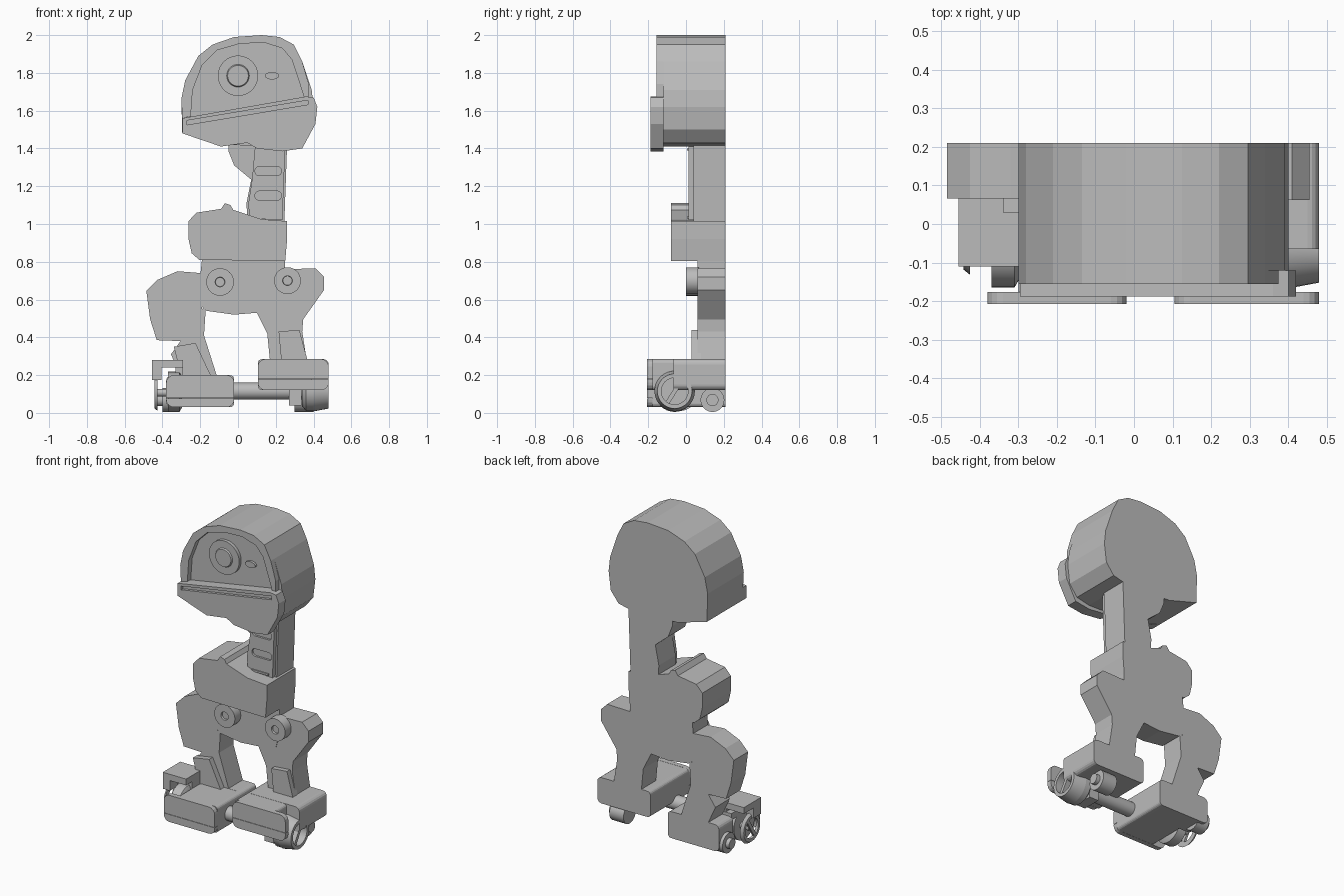
import bpy, bmesh, math
from mathutils import Matrix, Vector

if "Cube" in bpy.data.objects:
    bpy.data.objects.remove(bpy.data.objects["Cube"])

BACK = 0.21
grey = bpy.data.materials.new("plain_grey")
grey.diffuse_color = (0.5, 0.5, 0.5, 1)
grey.use_nodes = True
grey.node_tree.nodes["Principled BSDF"].inputs["Base Color"].default_value = grey.diffuse_color


def finish(name, bm, smooth=False):
    bmesh.ops.recalc_face_normals(bm, faces=bm.faces)
    me = bpy.data.meshes.new(name)
    bm.to_mesh(me)
    bm.free()
    me.materials.append(grey)
    ob = bpy.data.objects.new(name, me)
    bpy.context.collection.objects.link(ob)
    if smooth:
        bpy.context.view_layer.objects.active = ob
        ob.select_set(True)
        bpy.ops.object.shade_smooth_by_angle(angle=math.radians(35))
        ob.select_set(False)
    return ob


def slab(name, pts, y0, y1=BACK):
    """Extrude an x-z outline from y0 to y1."""
    bm = bmesh.new()
    f = bm.faces.new([bm.verts.new((x, y0, z)) for x, z in pts])
    r = bmesh.ops.extrude_face_region(bm, geom=[f])
    verts = [v for v in r["geom"] if isinstance(v, bmesh.types.BMVert)]
    bmesh.ops.translate(bm, verts=verts, vec=(0, y1 - y0, 0))
    return finish(name, bm)


def rounded(x0, x1, z0, z1, r, n=4):
    """Outline of a rectangle with round corners."""
    out = []
    corners = [(x1 - r, z1 - r), (x0 + r, z1 - r), (x0 + r, z0 + r), (x1 - r, z0 + r)]
    for i, (cx, cz) in enumerate(corners):
        for k in range(n + 1):
            a = math.pi / 2 * (i + k / n)
            out.append((cx + r * math.cos(a), cz + r * math.sin(a)))
    return out


def box(name, x0, x1, y0, y1, z0, z1):
    return slab(name, [(x0, z0), (x1, z0), (x1, z1), (x0, z1)], y0, y1)


def lathe(name, profile, centre, axis, closed=False, steps=32):
    """Revolve (distance along axis, radius) points about the x or y axis."""
    bm = bmesh.new()
    rings = []
    for d, r in profile:
        ring = []
        for k in range(steps):
            a = 2 * math.pi * k / steps
            c, s = r * math.cos(a), r * math.sin(a)
            v = (d, c, s) if axis == "x" else (c, d, s)
            ring.append(bm.verts.new(Vector(v) + Vector(centre)))
        rings.append(ring)
    pairs = list(zip(rings, rings[1:] + (rings[:1] if closed else [])))
    for a, b in pairs:
        for k in range(steps):
            j = (k + 1) % steps
            bm.faces.new((a[k], a[j], b[j], b[k]))
    if not closed:
        bm.faces.new(rings[0])
        bm.faces.new(rings[-1])
    return finish(name, bm, True)


def cut(target, cutter):
    cutter.hide_render = True
    cutter.hide_viewport = True
    m = target.modifiers.new("slot", "BOOLEAN")
    m.object, m.operation, m.solver = cutter, "DIFFERENCE", "EXACT"


# Head with raised arch rim
dome = [(-.30, 1.66), (-.28, 1.76), (-.21, 1.89), (-.135, 1.95), (-.02, 1.99), (.125, 2.0),
        (.22, 1.99), (.295, 1.95), (.34, 1.86), (.39, 1.71)]
slab("head", [(-.09, 1.42), (-.295, 1.48)] + dome + [(.40, 1.62), (.385, 1.50), (.33, 1.43), (.24, 1.41)], -.12)
rim_inner = [(-.25, 1.57), (-.24, 1.71), (-.19, 1.84), (-.11, 1.92), (.01, 1.955), (.14, 1.96),
             (.235, 1.93), (.285, 1.87), (.32, 1.765), (.35, 1.67)]
slab("head_rim", [(-.295, 1.56)] + dome[:-1] + [(.375, 1.74), (.375, 1.67)] + rim_inner[::-1], -.155, -.12)

# Jaw with a slanted mouth slot
jaw = slab("jaw", [(-.295, 1.56), (-.295, 1.48), (-.09, 1.41), (.05, 1.43), (.10, 1.40), (.235, 1.385),
                   (.34, 1.40), (.41, 1.53), (.42, 1.62), (.40, 1.67), (.36, 1.675)], -.188, -.12)
cut(jaw, slab("slot_cutter", [(-.27, 1.525), (.37, 1.632), (.37, 1.655), (-.27, 1.548)], -.25, -.17))

# Eye and small oval sensor
lathe("eye", [(-.15, .05), (-.15, .055), (-.141, .06), (-.141, .107), (-.115, .107)], (0, 0, 1.785), "y")
sensor = [(.18 + .037 * math.cos(i * math.pi / 8), 1.785 + .02 * math.sin(i * math.pi / 8)) for i in range(16)]
slab("sensor", sensor, -.135, -.115)

# Neck, front panel and vents
slab("neck", [(-.05, 1.42), (-.05, 1.385), (-.02, 1.31), (.07, 1.235), (.045, 1.11), (.05, 1.0),
              (.245, 1.0), (.26, 1.42)], .04)
panel = slab("neck_panel", [(.09, 1.41), (.075, 1.24), (.055, 1.11), (.06, 1.03), (.235, 1.02), (.25, 1.41)], .012, .04)
for z in (1.28, 1.15):
    cut(panel, slab("vent_cutter", rounded(.09, .23, z - .024, z + .024, .022), -.05, .025))
for z in (1.395, 1.035):
    box("neck_band", .09, .21, .005, .013, z - .006, z + .006)

# Torso
slab("torso", [(-.262, 1.015), (-.22, 1.06), (-.09, 1.08), (-.07, 1.11), (-.04, 1.10), (-.025, 1.075),
               (.125, 1.025), (.26, 1.015), (.26, .92), (.25, .805), (-.205, .81), (-.245, .845), (-.262, .92)], -.08)

# Pelvis and legs
slab("pelvis", [(-.19, .82), (-.215, .58), (-.165, .54), (-.02, .52), (.10, .53), (.225, .55), (.25, .65), (.25, .82)], .06)
slab("left_thigh", [(-.485, .645), (-.425, .705), (-.32, .75), (-.195, .74), (-.19, .55), (-.182, .40),
                    (-.30, .38), (-.43, .385), (-.465, .495)], .066)
slab("left_shin", [(-.17, .56), (-.18, .41), (-.11, .19), (-.30, .19), (-.355, .31), (-.29, .40), (-.30, .5)], .066)
slab("right_leg", [(.22, .76), (.41, .765), (.455, .72), (.455, .65), (.345, .495), (.34, .43), (.365, .27),
                   (.17, .27), (.155, .42), (.10, .53), (.21, .6)], .062)
slab("left_shin_plate", [(-.34, .35), (-.225, .37), (-.14, .19), (-.30, .19)], .03, .08)
slab("right_shin_plate", [(.215, .43), (.325, .44), (.37, .27), (.23, .27)], .03, .08)
for name, x, z, r in (("left_hip_joint", -.095, .693, .073), ("right_hip_joint", .262, .70, .071)):
    lathe(name, [(.012, .022), (.012, .024), (0, .026), (0, r), (.07, r)], (x, 0, z), "y")

# Feet: front plate, inner body and wide heel
for side, x0, x1, z0, z1, seam, b0, b1, heel in (
        ("left", -.38, -.02, .03, .20, .077, -.30, -.02, .066),
        ("right", .105, .48, .12, .285, .177, .105, .39, -.065)):
    slab(side + "_toe_upper", [(x, max(z, seam + .002)) for x, z in rounded(x0, x1, z0, z1, .04)
                               if z > seam] + [(x0, seam + .002), (x1, seam + .002)], -.207, -.176)
    slab(side + "_toe_lower", [(x0, seam)] + [p for p in rounded(x0, x1, z0, z1, .04) if p[1] < seam]
         + [(x1, seam)], -.207, -.176)
    slab(side + "_foot", rounded(b0, b1, z0 + .001, z1 - .001, .02), -.178)
    slab(side + "_heel", rounded(x0, x1, z0, z1, .03), heel)

# Axle and support blocks
lathe("axle", [(-.30, .045), (.40, .045)], (0, -.06, .115), "x")
box("axle_block", .27, .335, -.12, .0, .04, .13)
box("left_foot_block", -.37, -.30, .0, .07, .18, .22)

# Bracket reaching out over the left guard ring
box("bracket", -.455, -.29, -.11, .066, .24, .28)
box("bracket_drop", -.455, -.405, -.11, -.03, .175, .245)
box("bracket_post", -.33, -.29, -.05, .066, .17, .245)


def wheel(side, x0, x1, centre, r):
    """Open hoop with a slanted bar across it."""
    x, y, z = centre
    lathe(side + "_wheel_ring", [(x0, r), (x1, r * .86), (x1, r * .66), (x0, r * .66)], centre, "x", True)
    bm = bmesh.new()
    bmesh.ops.create_cube(bm, size=1)
    m = Matrix.Translation(((x0 + x1) / 2, y, z)) @ Matrix.Rotation(math.radians(-32), 4, "X")
    bm.transform(m @ Matrix.Diagonal((abs(x1 - x0) * .8, .022, r * 1.4, 1)))
    finish(side + "_wheel_bar", bm)


# Wheels
lathe("right_wheel_drum", [(.34, .08), (.36, .105), (.41, .105), (.41, .06)], (0, -.06, .115), "x")
wheel("right", .40, .48, (0, -.06, .115), .107)
lathe("left_wheel_drum", [(-.37, .105), (-.31, .105), (-.29, .07)], (0, -.06, .11), "x")
wheel("left", -.425, -.442, (0, -.035, .107), .097)
lathe("left_wheel_hub", [(-.43, .02), (-.36, .02)], (0, -.035, .107), "x")
for side, s in (("left", -1), ("right", 1)):
    lathe(side + "_small_wheel", [(.30, .063), (.40, .063), (.40, .032), (.425, .032)][::s],
          (0, .14, .068), "x") if s > 0 else lathe(
        side + "_small_wheel", [(-.32, .063), (-.40, .063), (-.40, .032), (-.425, .032)], (0, .14, .068), "x")
